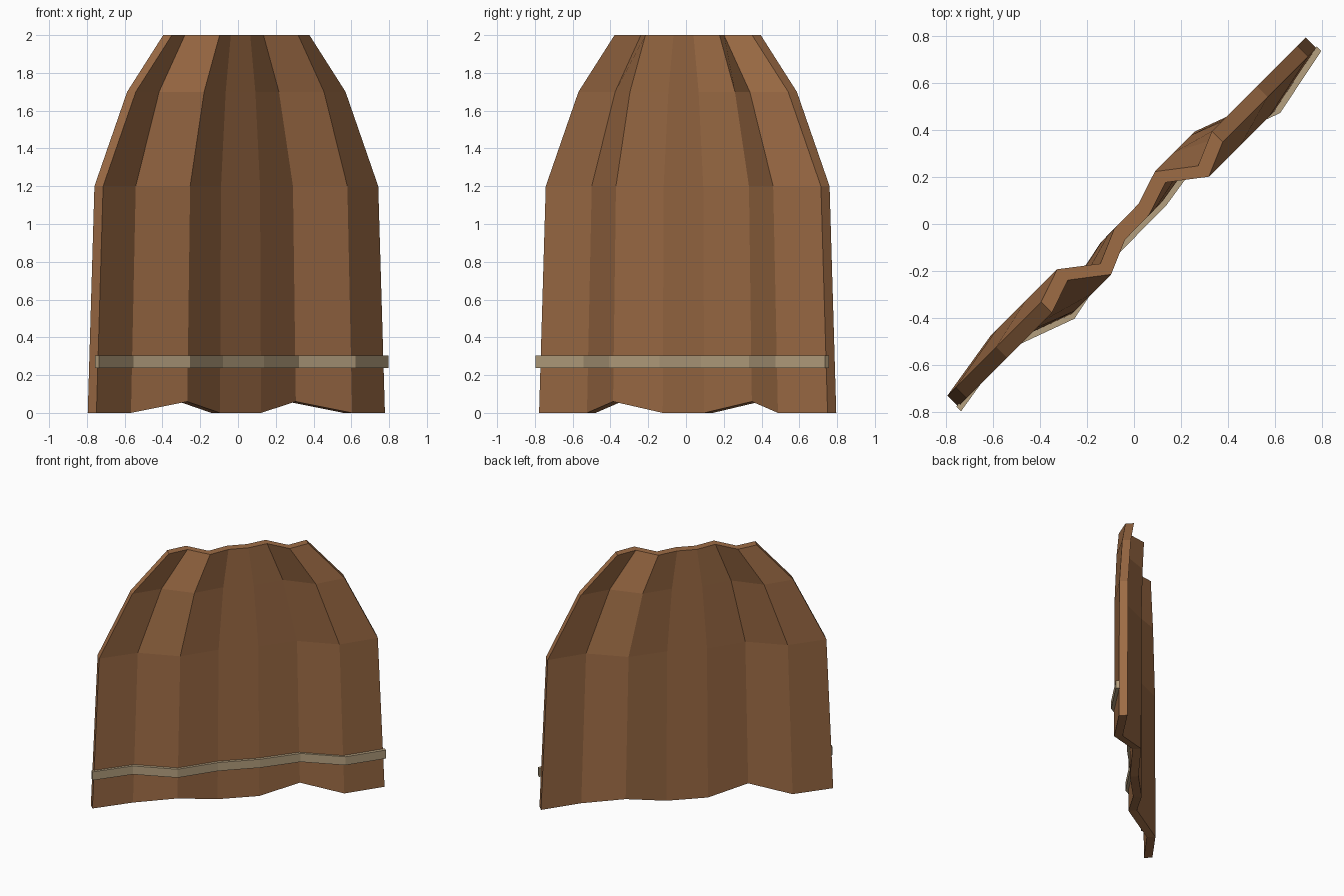
import bpy
from math import sqrt

if "Cube" in bpy.data.objects:
    bpy.data.objects.remove(bpy.data.objects["Cube"], do_unlink=True)


def material(name, rgb):
    mat = bpy.data.materials.new(name)
    mat.use_nodes = True
    mat.diffuse_color = (*rgb, 1)
    mat.node_tree.nodes["Principled BSDF"].inputs["Base Color"].default_value = (*rgb, 1)
    return mat


leather = material("brown leather", (0.34, 0.15, 0.06))
tan = material("tan trim", (0.46, 0.35, 0.21))

# Depth of each pleat fold, evenly spaced across the width
FOLDS = [0.02, -0.03, 0.083, 0.02, 0.018, -0.03, 0.083, 0.02]
LAST = len(FOLDS) - 1


def place(along, out, z):
    """Turn a position along and out of the cloth onto the diagonal."""
    return ((along + out) / sqrt(2), (along - out) / sqrt(2), z)


def pleated_sheet(name, rows, front, back, mat, hem=None):
    """Closed folded slab; rows are (half width, height)."""
    verts, faces = [], []
    for offset in (front, back):
        for r, (half, z) in enumerate(rows):
            for i, fold in enumerate(FOLDS):
                lift = hem[i] if hem and r == 0 else 0
                verts.append(place(half * (2 * i / LAST - 1), fold + offset, z + lift))
    n, top = LAST + 1, len(rows) - 1
    side = n * len(rows)

    def vid(s, r, i):
        return s * side + r * n + i

    for r in range(top):
        for i in range(LAST):
            quad = [(r, i), (r, i + 1), (r + 1, i + 1), (r + 1, i)]
            faces.append([vid(0, *q) for q in quad])
            faces.append([vid(1, *q) for q in reversed(quad)])
    # Rim running round the whole outline
    rim = [(0, i) for i in range(n)] + [(r, LAST) for r in range(1, top + 1)]
    rim += [(top, i) for i in range(LAST - 1, -1, -1)] + [(r, 0) for r in range(top - 1, 0, -1)]
    for a, b in zip(rim, rim[1:] + rim[:1]):
        faces.append([vid(0, *b), vid(0, *a), vid(1, *a), vid(1, *b)])
    mesh = bpy.data.meshes.new(name)
    mesh.from_pydata(verts, [], faces)
    mesh.materials.append(mat)
    obj = bpy.data.objects.new(name, mesh)
    bpy.context.collection.objects.link(obj)
    return obj


# Tapered cloth with two notches in its hem
hem_lift = [0.06 if i in (2, 5) else 0 for i in range(LAST + 1)]
pleated_sheet("cape", [(1.08, 0), (1.03, 1.2), (0.785, 1.7), (0.515, 2)],
              0, -0.065, leather, hem_lift)

# Trim band on the outer side
pleated_sheet("trim_band", [(1.085, 0.237), (1.085, 0.305)], 0.023, -0.005, tan)
